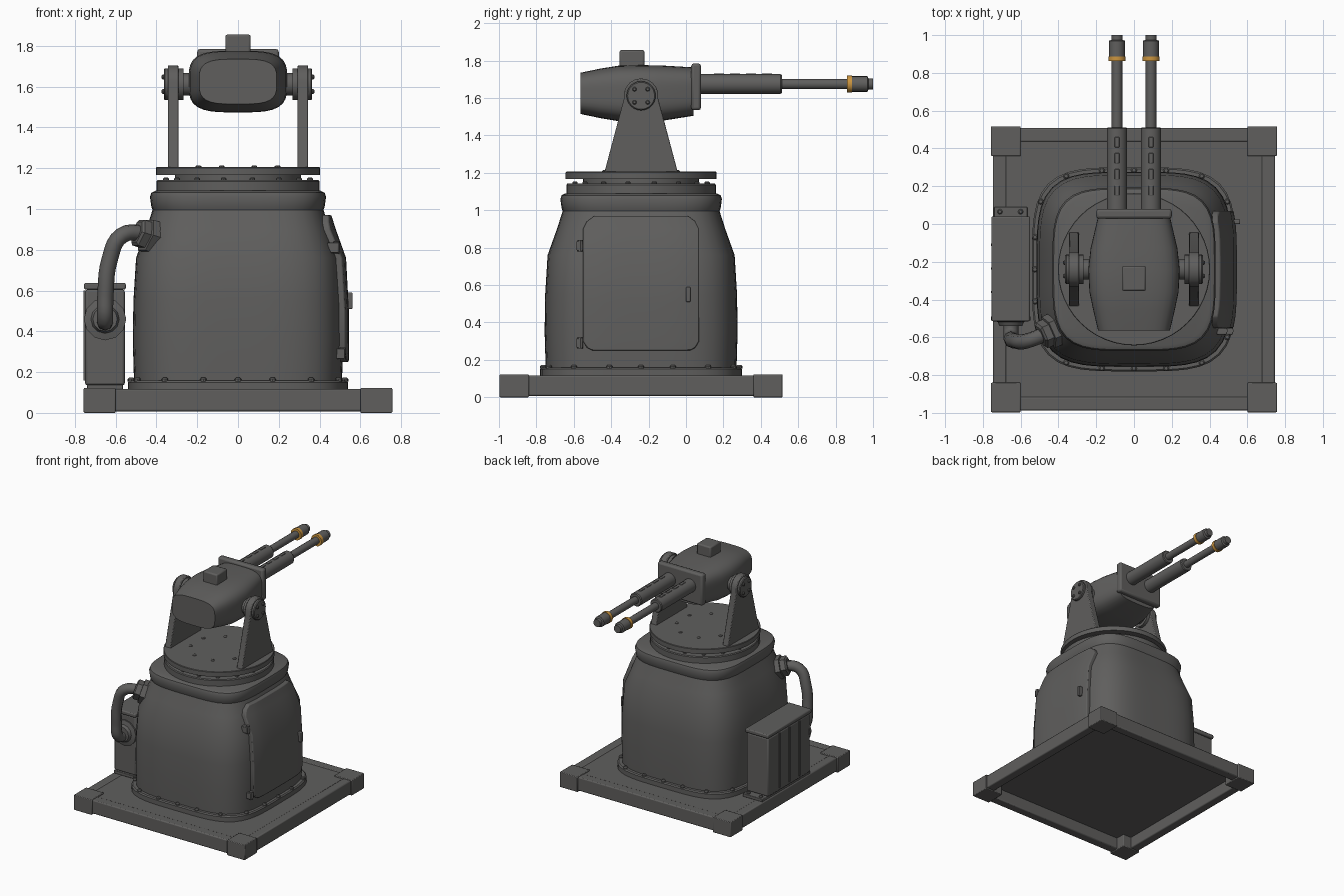
import bpy, bmesh, math
from mathutils import Vector

if "Cube" in bpy.data.objects:
    bpy.data.objects.remove(bpy.data.objects["Cube"])


def material(name, colour):
    m = bpy.data.materials.new(name)
    m.use_nodes = True
    m.diffuse_color = (*colour, 1)
    m.node_tree.nodes["Principled BSDF"].inputs["Base Color"].default_value = (*colour, 1)
    return m


GREY = material("gunmetal grey", (0.115, 0.113, 0.11))
BRASS = material("brass", (0.6, 0.3, 0.05))
CY = -0.24          # centre of the body in y
TAU = math.tau


def finish(name, bm, mat=GREY, bevel=0, smooth=True):
    bmesh.ops.recalc_face_normals(bm, faces=bm.faces)
    me = bpy.data.meshes.new(name)
    bm.to_mesh(me)
    bm.free()
    ob = bpy.data.objects.new(name, me)
    bpy.context.collection.objects.link(ob)
    me.materials.append(mat)
    if bevel:
        mod = ob.modifiers.new("bevel", 'BEVEL')
        mod.width, mod.segments, mod.limit_method = bevel, 2, 'ANGLE'
    if smooth:
        bpy.ops.object.select_all(action='DESELECT')
        ob.select_set(True)
        bpy.context.view_layer.objects.active = ob
        bpy.ops.object.shade_smooth_by_angle(angle=math.radians(35))
    return ob


def loft(name, rings, **kw):
    """Skin closed rings of equal point count and cap both ends."""
    bm = bmesh.new()
    vs = [[bm.verts.new(p) for p in r] for r in rings]
    n = len(vs[0])
    for a, b in zip(vs, vs[1:]):
        for i in range(n):
            j = (i + 1) % n
            bm.faces.new((a[i], a[j], b[j], b[i]))
    bm.faces.new(vs[0])
    bm.faces.new(vs[-1])
    return finish(name, bm, **kw)


def box(name, lo, hi, **kw):
    rings = [[(lo[0], lo[1], z), (hi[0], lo[1], z), (hi[0], hi[1], z), (lo[0], hi[1], z)]
             for z in (lo[2], hi[2])]
    return loft(name, rings, **kw)


def turned(name, start, axis, profile, sides=24, **kw):
    """Round part: profile is (distance along axis, radius)."""
    axis = Vector(axis).normalized()
    q = axis.to_track_quat('Z', 'Y')
    rings = [[Vector(start) + q @ Vector((r * math.cos(TAU * i / sides), r * math.sin(TAU * i / sides), d))
              for i in range(sides)] for d, r in profile]
    return loft(name, rings, **kw)


def squircle(a, b, n=4, count=64):
    pts = []
    for i in range(count):
        c, s = math.cos(TAU * i / count), math.sin(TAU * i / count)
        k = (abs(c) ** n + abs(s) ** n) ** (-1 / n)
        pts.append((a * c * k, b * s * k))
    return pts


def bolt(name, pos, axis=(0, 0, 1), r=0.014, h=0.015):
    return turned(name, pos, axis, [(0, r), (h * 0.6, r), (h, r * 0.6)], sides=8)


# Base: plate, edge bars and corner blocks
H = 0.757
box("base_plate", (-0.7, CY - 0.7, 0.1), (0.7, CY + 0.7, 0.113))
for s in (-1, 1):
    x0, x1 = sorted((s * 0.675, s * 0.747))
    box("side_base_bar", (x0, CY - 0.62, 0.008), (x1, CY + 0.62, 0.117), bevel=0.008)
    box("end_base_bar", (-0.62, CY + x0, 0.008), (0.62, CY + x1, 0.117), bevel=0.008)
    for t in (-1, 1):
        xs, ys = sorted((s * 0.6, s * H)), sorted((t * 0.6, t * H))
        box("corner_block", (xs[0], CY + ys[0], 0), (xs[1], CY + ys[1], 0.122), bevel=0.005)

# Body shell
PROFILE = [(0.15, 0.51), (0.35, 0.516), (0.55, 0.513), (0.76, 0.5), (0.9, 0.45), (1.0, 0.418)]


def width(z):
    for (z0, w0), (z1, w1) in zip(PROFILE, PROFILE[1:]):
        if z <= z1:
            return w0 + (w1 - w0) * (z - z0) / (z1 - z0)
    return PROFILE[-1][1]


def stack(name, profile, n=4):
    return loft(name, [[(x, CY + y, z) for x, y in squircle(w, w, n)] for z, w in profile])


stack("body_flange", [(0.105, 0.54), (0.15, 0.54), (0.158, 0.532)])
stack("body_shell", PROFILE)
stack("body_collar", [(0.985, 0.415), (1.01, 0.425), (1.06, 0.432), (1.08, 0.425), (1.09, 0.405)])
flange = squircle(0.525, 0.525, 4, 20)
for x, y in flange:
    bolt("flange_bolt", (x, CY + y, 0.155), r=0.016, h=0.018)

# Rotating ring and turntable
turned("lower_ring", (0, CY, 1.08), (0, 0, 1), [(0, 0.4), (0.055, 0.4), (0.062, 0.395)], sides=48)
turned("ring_neck", (0, CY, 1.13), (0, 0, 1), [(0, 0.31), (0.045, 0.31)], sides=48)
turned("turntable", (0, CY, 1.166), (0, 0, 1), [(0, 0.403), (0.036, 0.403), (0.04, 0.4)], sides=48)
for i in range(16):
    a = TAU * (i + 0.5) / 16
    bolt("ring_bolt", (0.36 * math.cos(a), CY + 0.36 * math.sin(a), 1.14))
for i in range(8):
    a = TAU * (i + 0.5) / 8
    bolt("turntable_bolt", (0.21 * math.cos(a), CY + 0.21 * math.sin(a), 1.204), h=0.01)

# Hatch following the left wall of the body
rows = [(0.25, 0.05), (0.265, 0.02), (0.3, 0), (0.5, 0), (0.76, 0), (0.9, 0), (0.94, 0.02), (0.97, 0.06)]
rings = []
for z, cut in rows:
    ys = [(0.31 - cut) * (i / 5 - 1) for i in range(11)]
    w = width(z)
    wall = [(w * (1 - abs(y / w) ** 4) ** 0.25, y) for y in ys]
    rings.append([(x + 0.03, CY + y, z) for x, y in wall] + [(x - 0.01, CY + y, z) for x, y in wall[::-1]])
loft("hatch", rings, bevel=0.006)
box("hatch_handle", (0.52, 0.0, 0.51), (0.562, 0.024, 0.59), bevel=0.005)
for z in (0.29, 0.81):
    w = width(z) * 0.97
    box("hatch_hinge", (w - 0.03, -0.585, z - 0.025), (w + 0.025, -0.55, z + 0.025), bevel=0.004)
    turned("hinge_pin", (w + 0.015, -0.565, z - 0.03), (0, 0, 1), [(0, 0.014), (0.06, 0.014)], sides=8)

# Power box on the right side
box("power_box", (-0.75, -0.5, 0.135), (-0.555, 0.03, 0.605), bevel=0.012)
box("power_box_lid", (-0.755, -0.515, 0.605), (-0.55, 0.04, 0.637), bevel=0.008)
box("power_box_foot", (-0.74, -0.515, 0.115), (-0.565, 0.09, 0.14), bevel=0.004)
for y in (-0.36, -0.235, -0.11):
    box("power_box_rib", (-0.757, y - 0.006, 0.16), (-0.745, y + 0.006, 0.6))
for x in (-0.71, -0.6):
    bolt("foot_bolt", (x, 0.065, 0.138))
turned("cable_socket", (-0.652, -0.49, 0.46), (0, -1, 0), [(0, 0.104), (0.02, 0.104), (0.028, 0.07), (0.05, 0.06)], sides=12)

# Cable swept from the socket up to the body
curve = bpy.data.curves.new("cable", 'CURVE')
curve.dimensions = '3D'
curve.bevel_depth, curve.bevel_resolution, curve.resolution_u = 0.04, 2, 5
path = [(-0.652, -0.51, 0.44), (-0.652, -0.585, 0.46), (-0.65, -0.61, 0.58), (-0.63, -0.62, 0.75),
        (-0.57, -0.62, 0.87), (-0.44, -0.57, 0.88)]
sp = curve.splines.new('BEZIER')
sp.bezier_points.add(len(path) - 1)
for p, co in zip(sp.bezier_points, path):
    p.co = co
    p.handle_left_type = p.handle_right_type = 'AUTO'
cable = bpy.data.objects.new("cable", curve)
bpy.context.collection.objects.link(cable)
curve.materials.append(GREY)
turned("cable_nut", (-0.4, -0.55, 0.855), (-0.9, -0.4, 0.3), [(0, 0.09), (0.06, 0.09), (0.062, 0.075), (0.1, 0.075), (0.11, 0.06)], sides=6, smooth=False)

# Support arms with pivots, mirrored left and right
PIVOT_Z = 1.612
for s in (-1, 1):
    arc = [math.radians(-10 + 20 * i) for i in range(11)]
    shape = [(CY - 0.197, 1.2), (CY + 0.197, 1.2)] + [(CY + 0.093 * math.cos(a), PIVOT_Z + 0.093 * math.sin(a)) for a in arc]
    loft("support_arm", [[(s * x, y, z) for y, z in shape] for x in (0.292, 0.344)], bevel=0.006)
    turned("pivot_hub", (s * 0.268, CY, PIVOT_Z), (s, 0, 0), [(0, 0.078), (0.09, 0.078), (0.096, 0.072)])
    turned("pivot_axle", (s * 0.2, CY, PIVOT_Z), (s, 0, 0), [(0, 0.055), (0.1, 0.055)])
    for i in range(4):
        a = TAU * (i + 0.5) / 4
        bolt("pivot_bolt", (s * 0.36, CY + 0.05 * math.cos(a), PIVOT_Z + 0.05 * math.sin(a)), (s, 0, 0), r=0.012)

# Gun housing: (y, half width, bottom, top)
sections = [(-0.565, 0.19, 1.515, 1.735), (-0.46, 0.215, 1.493, 1.757), (-0.36, 0.236, 1.476, 1.773),
            (-0.24, 0.242, 1.474, 1.776), (-0.13, 0.23, 1.478, 1.774), (0.04, 0.19, 1.505, 1.764)]
loft("gun_housing", [[(x, y, (b + t) / 2 + z) for x, z in squircle(w, (t - b) / 2, 3.6, 48)]
                     for y, w, b, t in sections])
box("barrel_plate", (-0.2, 0.028, 1.535), (0.2, 0.08, 1.785), bevel=0.014)
box("sight_box", (-0.062, -0.355, 1.75), (0.062, -0.222, 1.856), bevel=0.01)

# Twin barrels
for s in (-1, 1):
    at = (s * 0.09, 0, 1.675)
    turned("barrel_sleeve", at, (0, 1, 0), [(0.06, 0.053), (0.505, 0.053), (0.512, 0.048)])
    turned("barrel", at, (0, 1, 0), [(0.5, 0.028), (0.9, 0.028)], sides=16)
    turned("barrel_band", at, (0, 1, 0), [(0.862, 0.046), (0.888, 0.046)], mat=BRASS, sides=16)
    turned("muzzle", at, (0, 1, 0), [(0.888, 0.042), (0.97, 0.042), (0.975, 0.03), (1.0, 0.03)], sides=16)
    for i in range(4):
        y = 0.15 + 0.085 * i
        box("sleeve_vent", (at[0] - 0.012, y, 1.722), (at[0] + 0.012, y + 0.055, 1.731), bevel=0.003)
